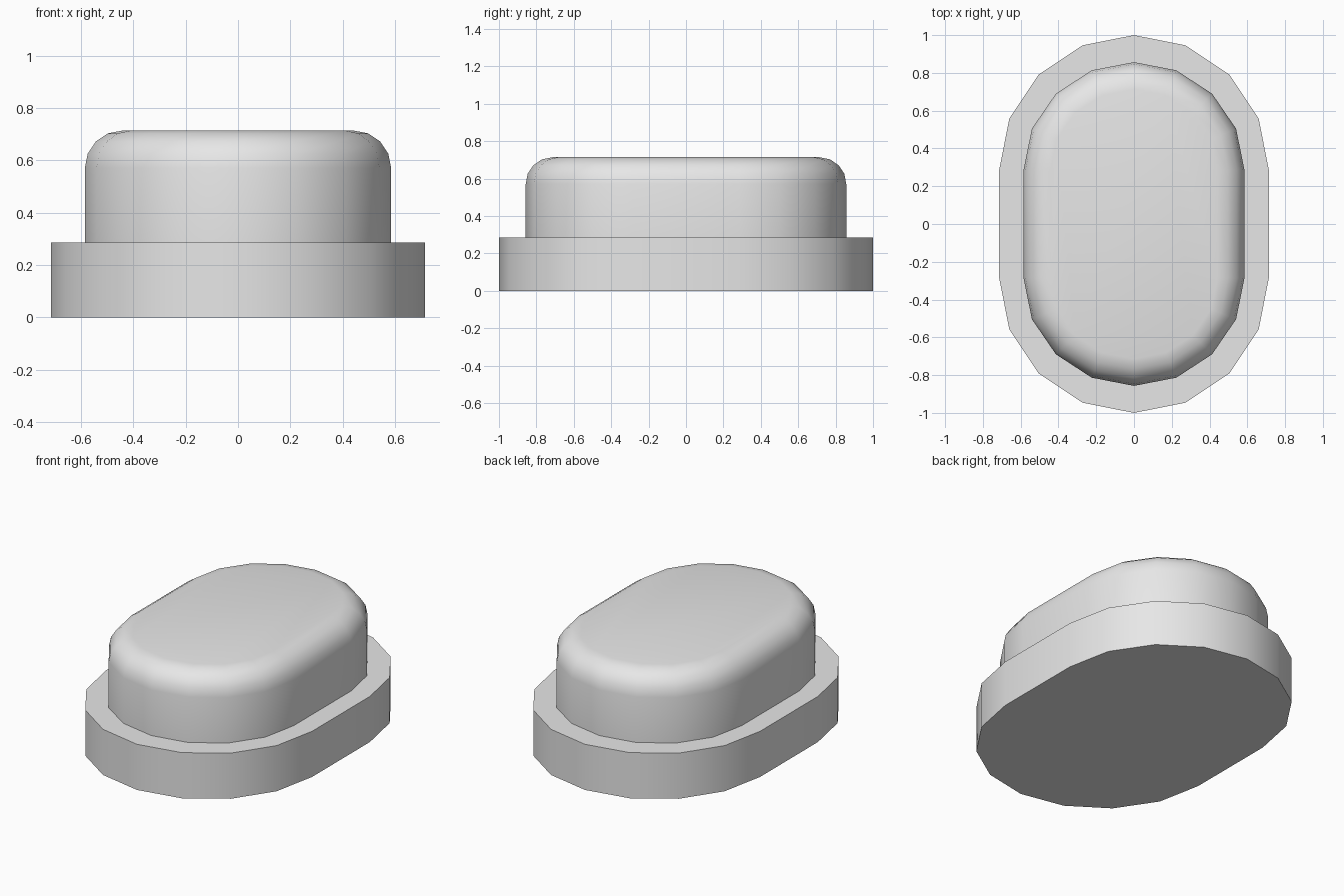
import bpy, bmesh, math

cube = bpy.data.objects.get("Cube")
if cube:
    bpy.data.objects.remove(cube, do_unlink=True)

SEGMENTS = 8        # facets in each rounded end
HALF_STRAIGHT = 0.286

grey = bpy.data.materials.new("light_grey")
grey.use_nodes = True
colour = (0.8, 0.8, 0.8, 1)
grey.diffuse_color = colour
grey.node_tree.nodes["Principled BSDF"].inputs["Base Color"].default_value = colour


def stadium(rx, ry, z):
    """Outline with straight sides and rounded front and back ends."""
    points = []
    for side in (1, -1):
        for i in range(SEGMENTS + 1):
            a = math.pi * i / SEGMENTS
            points.append((side * rx * math.cos(a),
                           side * (HALF_STRAIGHT + ry * math.sin(a)), z))
    return points


def loft(name, sections, close_bottom):
    """Skin a stack of (rx, ry, z) outlines and cap it."""
    bm = bmesh.new()
    rings = [[bm.verts.new(p) for p in stadium(*s)] for s in sections]
    n = len(rings[0])
    for low, high in zip(rings, rings[1:]):
        for i in range(n):
            j = (i + 1) % n
            bm.faces.new((low[i], low[j], high[j], high[i]))
    bm.faces.new(rings[-1])
    if close_bottom:
        bm.faces.new(rings[0][::-1])
    mesh = bpy.data.meshes.new(name)
    bm.to_mesh(mesh)
    bm.free()
    mesh.materials.append(grey)
    obj = bpy.data.objects.new(name, mesh)
    bpy.context.collection.objects.link(obj)
    bpy.ops.object.select_all(action="DESELECT")
    obj.select_set(True)
    bpy.context.view_layer.objects.active = obj
    bpy.ops.object.shade_smooth_by_angle(angle=math.radians(30))
    return obj


# Flat flange
loft("base_flange", [(0.714, 0.714, 0), (0.714, 0.714, 0.286)], True)

# Raised button with a rounded top edge
RX, ROUND, TOP = 0.585, 0.143, 0.714
RY = 0.571
button = [(RX, RY, 0.286)]
for k in range(5):
    a = math.pi / 2 * k / 4
    inset = ROUND * (1 - math.cos(a))
    button.append((RX - inset, RY - inset, TOP - ROUND + ROUND * math.sin(a)))
loft("raised_button", button, False)
